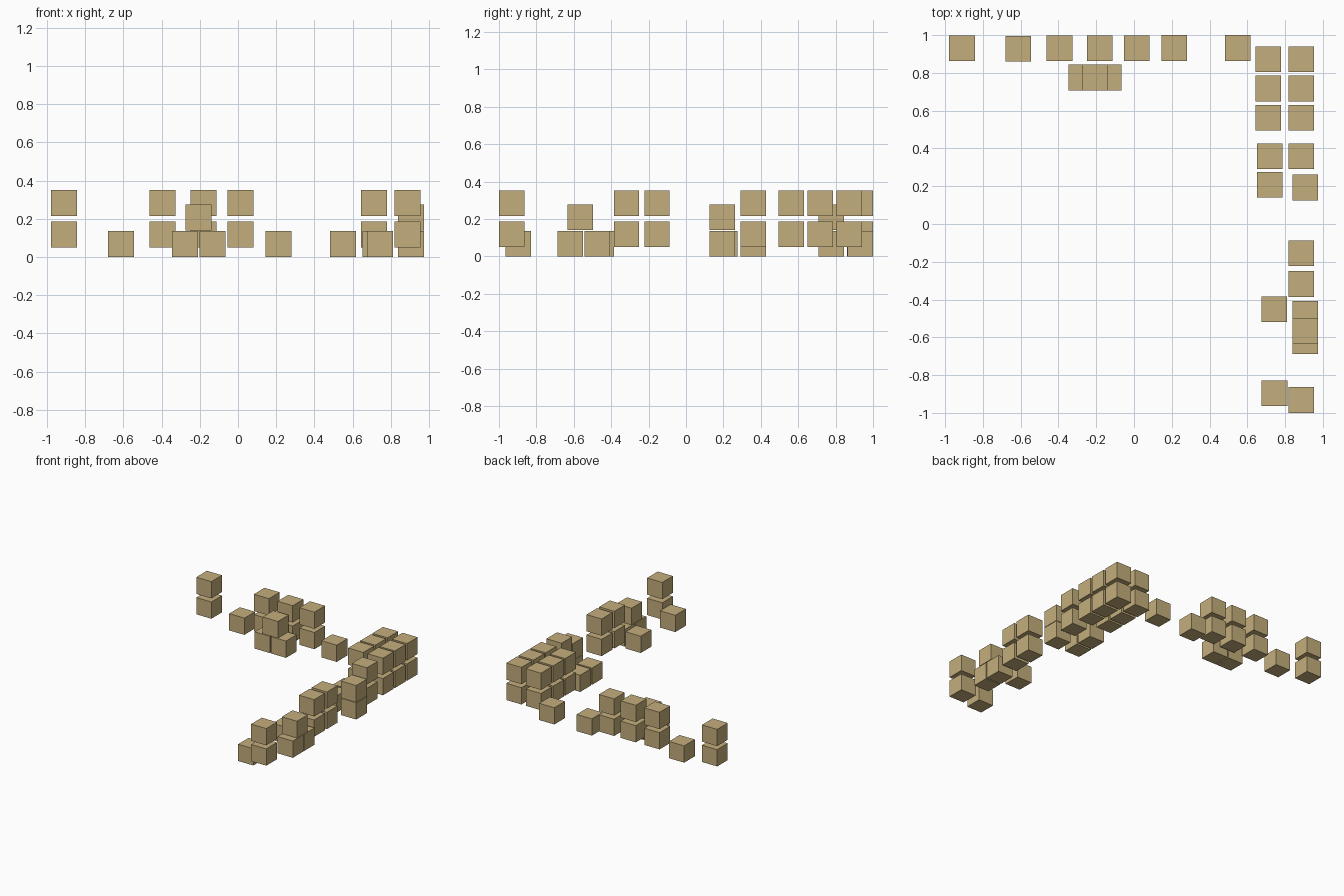
import bpy

if "Cube" in bpy.data.objects:
    bpy.data.objects.remove(bpy.data.objects["Cube"])

S = 0.136                      # cube edge length
RAISED = (0.05, 0.215)         # bottoms of the two shelf tiers
FLOOR = (0.0,)                 # bottom of boxes standing on the floor
SECOND = (0.14,)               # bottom of boxes resting on a floor box

cardboard = bpy.data.materials.new("cardboard tan")
cardboard.diffuse_color = (0.55, 0.42, 0.20, 1)
cardboard.use_nodes = True
cardboard.node_tree.nodes["Principled BSDF"].inputs["Base Color"].default_value = cardboard.diffuse_color


def boxes(name, spots, levels):
    """Place one box at every (x, y) spot for each level."""
    for x, y in spots:
        for z in levels:
            bpy.ops.mesh.primitive_cube_add(size=S, location=(x, y, z + S / 2))
            ob = bpy.context.object
            ob.name = name
            ob.data.name = name
            ob.data.materials.append(cardboard)


# Back wall: two-tier shelf boxes and loose floor boxes
boxes("back_shelf_box", [(x, 0.931) for x in (-0.911, -0.394, -0.181, 0.014)], RAISED)
boxes("back_floor_box", [(-0.613, 0.928), (0.213, 0.932), (0.55, 0.932)], FLOOR)

# Small pyramid in front of the back wall
boxes("back_pyramid_base_box", [(-0.278, 0.776), (-0.133, 0.776)], FLOOR)
boxes("back_pyramid_top_box", [(-0.206, 0.776)], SECOND)

# Corner block: two columns, three rows, two tiers
boxes("corner_shelf_box", [(x, y) for x in (0.711, 0.886) for y in (0.563, 0.717, 0.873)], RAISED)

# Right wall: two-tier shelf boxes
boxes("right_shelf_box", [(0.886, y) for y in (0.359, -0.155, -0.318, -0.932)], RAISED)

# Right wall: floor boxes, one with a second box on top
boxes("right_floor_box", [(0.719, 0.359), (0.719, 0.207), (0.743, -0.452), (0.744, -0.896)], FLOOR)
boxes("right_stack_box", [(0.906, 0.193)], FLOOR + SECOND)

# Small pyramid along the right wall
boxes("right_pyramid_base_box", [(0.906, -0.476), (0.906, -0.62)], FLOOR)
boxes("right_pyramid_top_box", [(0.906, -0.566)], SECOND)
